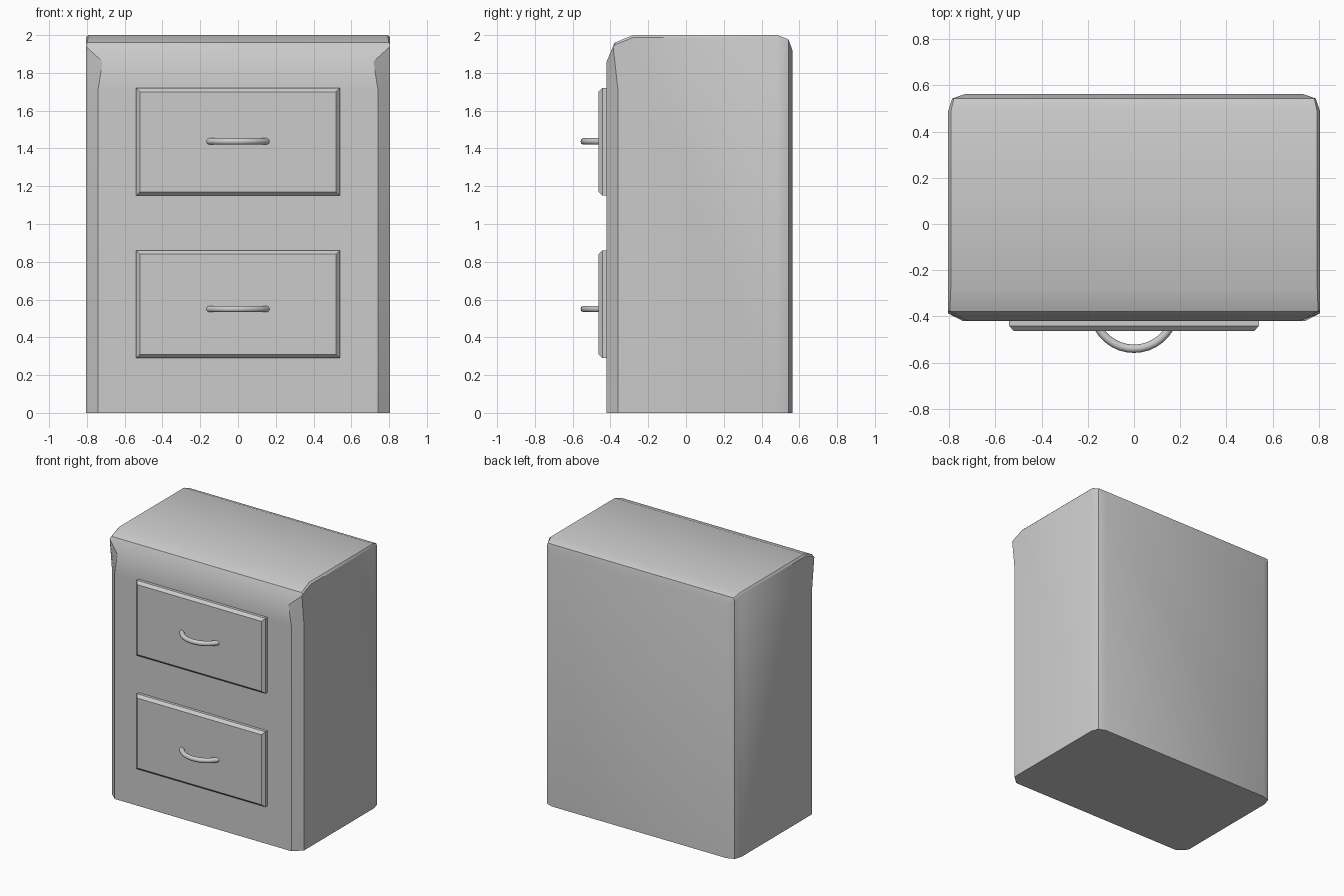
import bpy, bmesh, math

if "Cube" in bpy.data.objects:
    bpy.data.objects.remove(bpy.data.objects["Cube"])


def finish(bm, name, angle=30):
    bmesh.ops.recalc_face_normals(bm, faces=bm.faces)
    mesh = bpy.data.meshes.new(name)
    bm.to_mesh(mesh)
    bm.free()
    ob = bpy.data.objects.new(name, mesh)
    bpy.context.collection.objects.link(ob)
    bpy.ops.object.select_all(action='DESELECT')
    ob.select_set(True)
    bpy.context.view_layer.objects.active = ob
    bpy.ops.object.shade_smooth_by_angle(angle=math.radians(angle))
    return ob


# Cabinet body: edge of the front-top-back strip (P), side panel outline (Q), back corner (M)
P = [(.741, -.42, 0), (.741, -.42, 1.71), (.717, -.42, 1.86), (.797, -.378, 1.96),
     (.793, -.28, 2), (.793, .485, 2), (.78, .543, 1.977), (.73, .563, 1.92), (.73, .563, 0)]
Q = [(.806, -.36, 0), (.806, -.36, 1.71), (.806, -.386, 1.94), (.806, -.374, 1.95),
     (.806, -.28, 1.987), (.806, .485, 1.987), (.806, .485, 0)]
M = [(.787, .543, 1.955), (.787, .543, 0)]

bm = bmesh.new()
sides = []
for s in (1, -1):
    p, q, m = [[bm.verts.new((s * x, y, z)) for x, y, z in pts] for pts in (P, Q, M)]
    sides.append((p, q, m))
    bm.faces.new(q)
    for i in range(5):
        bm.faces.new((p[i], p[i + 1], q[i + 1], q[i]))
    bm.faces.new((p[5], p[6], m[0], q[5]))
    bm.faces.new((p[6], p[7], m[0]))
    bm.faces.new((p[7], p[8], m[1], m[0]))
    bm.faces.new((m[0], m[1], q[6], q[5]))
(pr, qr, mr), (pl, ql, ml) = sides
for i in range(8):
    bm.faces.new((pr[i], pr[i + 1], pl[i + 1], pl[i]))
bm.faces.new((pr[0], qr[0], qr[6], mr[1], pr[8], pl[8], ml[1], ql[6], ql[0], pl[0]))
finish(bm, "cabinet_body")


# Drawer front with a chamfered face
def drawer(name, zc):
    bm = bmesh.new()
    rings = []
    for y, inset in ((-.418, 0), (-.442, 0), (-.463, .02)):
        w, h = .54 - inset, .285 - inset
        rings.append([bm.verts.new((a * w, y, zc + b * h))
                      for a, b in ((-1, -1), (1, -1), (1, 1), (-1, 1))])
    for a, b in zip(rings, rings[1:]):
        for i in range(4):
            j = (i + 1) % 4
            bm.faces.new((a[i], a[j], b[j], b[i]))
    bm.faces.new(rings[0])
    bm.faces.new(rings[-1])
    finish(bm, name)


# Bowed tube handle
def handle(name, z, r=.177, tube=.018, n=12, sides=10):
    bm = bmesh.new()
    rings = []
    for i in range(n + 1):
        t = math.radians(-60 + 120 * i / n)
        ring = []
        for k in range(sides):
            a = math.tau * k / sides
            d = r + tube * math.cos(a)
            ring.append(bm.verts.new((d * math.sin(t), -.363 - d * math.cos(t),
                                      z + tube * math.sin(a))))
        rings.append(ring)
    for a, b in zip(rings, rings[1:]):
        for k in range(sides):
            j = (k + 1) % sides
            bm.faces.new((a[k], a[j], b[j], b[k]))
    bm.faces.new(rings[0])
    bm.faces.new(rings[-1])
    finish(bm, name, 50)


for label, zc, hz in (("upper", 1.435, 1.437), ("lower", .575, .55)):
    drawer(label + "_drawer_front", zc)
    handle(label + "_drawer_handle", hz)
